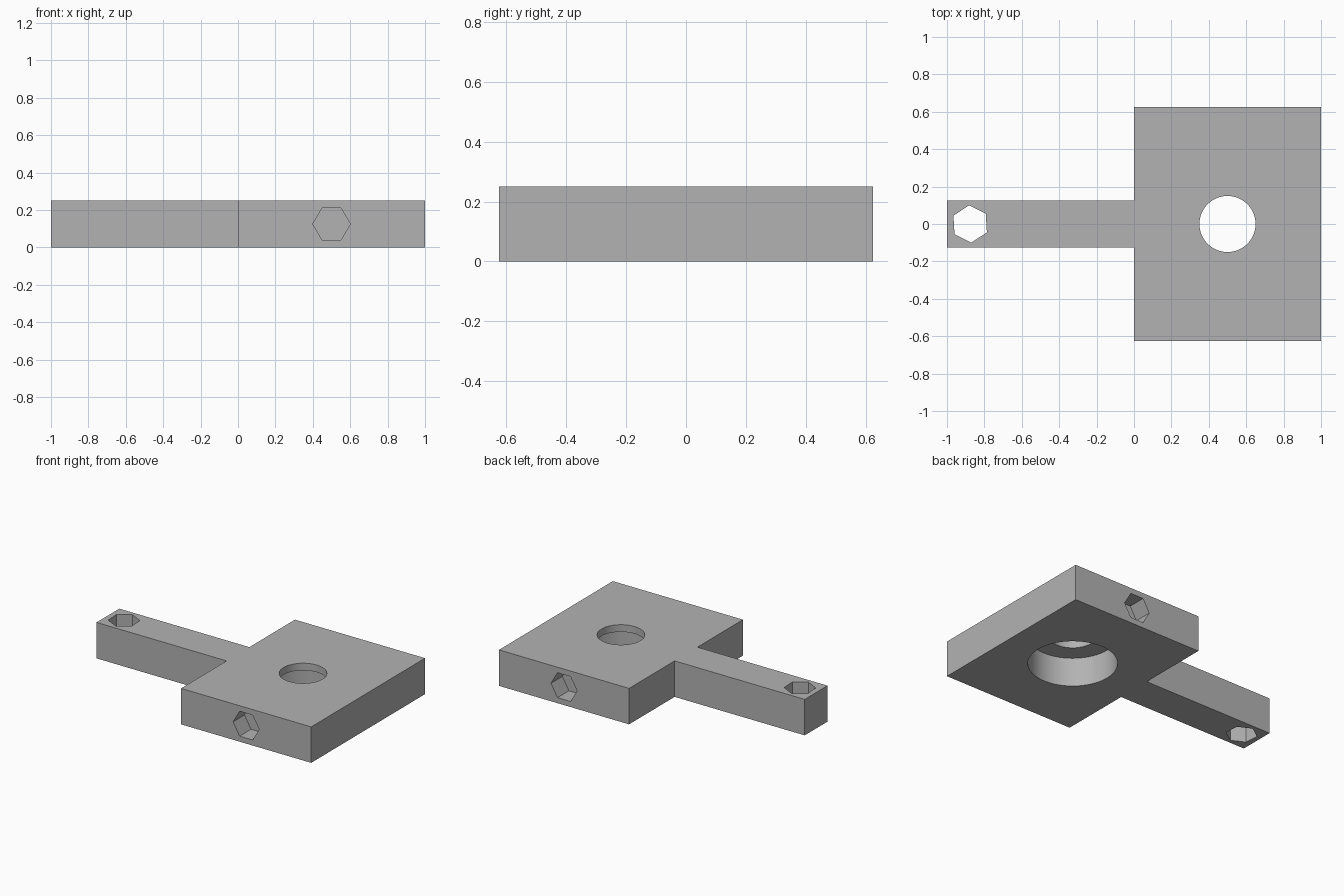
import bpy
from math import pi, radians

if "Cube" in bpy.data.objects:
    bpy.data.objects.remove(bpy.data.objects["Cube"], do_unlink=True)

grey = bpy.data.materials.new("plain grey")
grey.use_nodes = True
grey.diffuse_color = (0.45, 0.45, 0.45, 1)
grey.node_tree.nodes["Principled BSDF"].inputs["Base Color"].default_value = grey.diffuse_color

HEIGHT = 0.25


def box(name, x0, x1, depth):
    bpy.ops.mesh.primitive_cube_add(size=1, location=((x0 + x1) / 2, 0, HEIGHT / 2))
    obj = bpy.context.object
    obj.name = name
    obj.scale = (x1 - x0, depth, HEIGHT)
    bpy.ops.object.transform_apply(location=False, rotation=False, scale=True)
    obj.data.materials.append(grey)
    return obj


def drill(target, name, sides, radius, length, location, rotation=(0, 0, 0)):
    """Cut a prism-shaped hole; the cutter itself stays hidden."""
    bpy.ops.mesh.primitive_cylinder_add(vertices=sides, radius=radius, depth=length,
                                        location=location, rotation=rotation)
    cutter = bpy.context.object
    cutter.name = name
    cutter.data.materials.append(grey)
    cutter.hide_render = True
    cutter.hide_set(True)
    mod = target.modifiers.new(name, 'BOOLEAN')
    mod.operation = 'DIFFERENCE'
    mod.solver = 'EXACT'
    mod.object = cutter
    bpy.context.view_layer.objects.active = target
    bpy.ops.object.modifier_apply(modifier=mod.name)
    bpy.data.objects.remove(cutter, do_unlink=True)


# Main block with a shaft hole, a wide recess below and two blind hex sockets
block = box("block", 0, 1, 1.25)
drill(block, "shaft_hole", 64, 0.15, 1, (0.5, 0, HEIGHT / 2))
drill(block, "bearing_recess", 64, 0.28, 0.4, (0.5, 0, 0))
for side in (-1, 1):
    drill(block, "hex_socket", 6, 0.1, 0.25, (0.5, side * 0.625, HEIGHT / 2),
          (pi / 2, pi / 2, 0))

# Arm with a slightly turned hex hole through its end
arm = box("arm", -1, 0, 0.25)
drill(arm, "arm_hex_hole", 6, 0.1, 1, (-0.876, 0, HEIGHT / 2), (0, 0, radians(3.5)))

for obj in (block, arm):
    bpy.ops.object.select_all(action='DESELECT')
    obj.select_set(True)
    bpy.context.view_layer.objects.active = obj
    bpy.ops.object.shade_smooth_by_angle(angle=radians(30))
